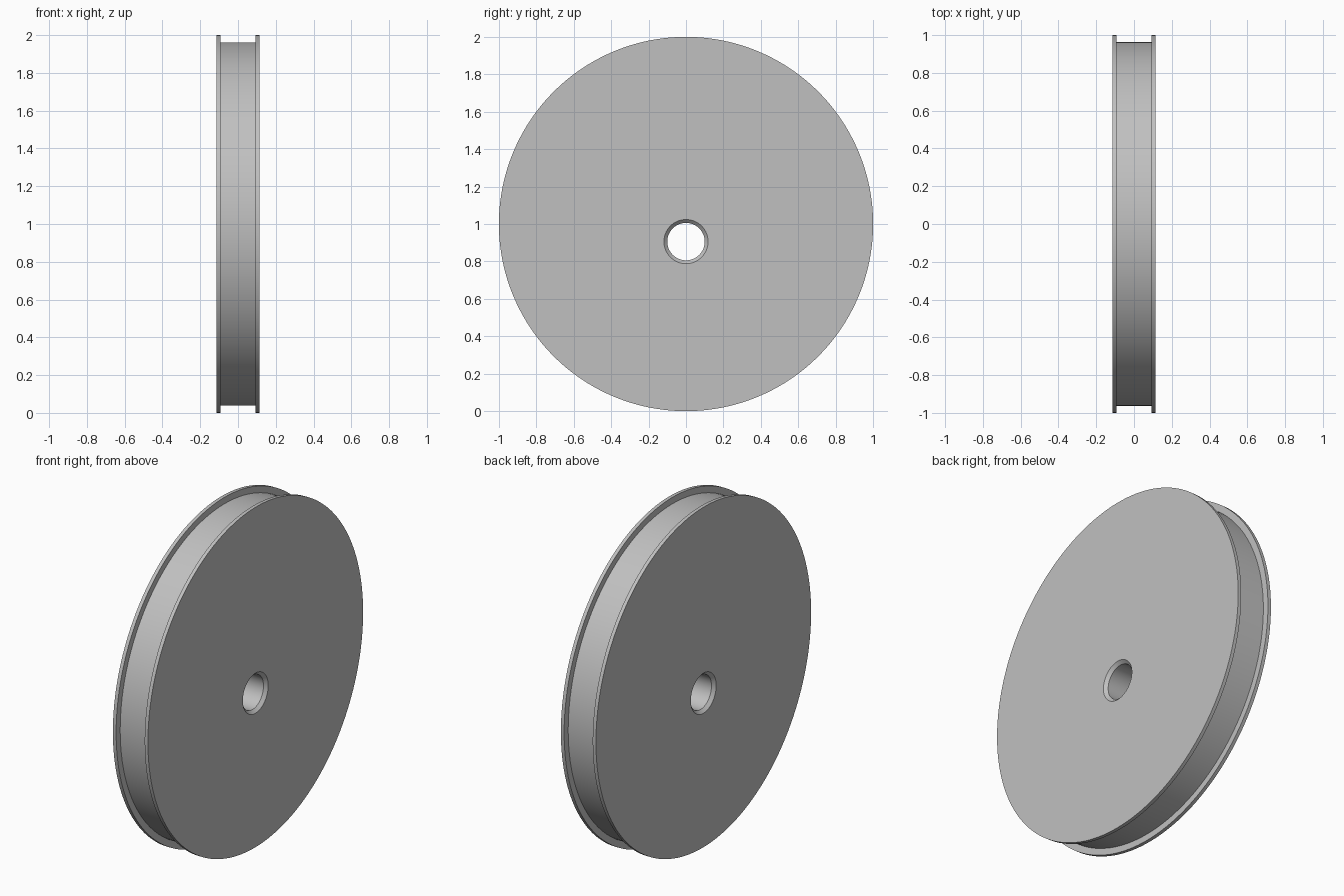
import bpy
import bmesh
from math import cos, sin, pi, radians

cube = bpy.data.objects.get("Cube")
if cube:
    bpy.data.objects.remove(cube, do_unlink=True)

SEGMENTS = 160
HALF_WIDTH = 0.114      # half the thickness of the wheel
GROOVE_HALF = 0.093     # half the width of the rim groove
RIM_R, GROOVE_R = 1.0, 0.962
BORE_R, CHAMFER = 0.1, 0.018
RIM_Z, BORE_Z = 1.0, 0.906   # the bore sits below the wheel centre

grey = bpy.data.materials.new("grey metal")
grey.use_nodes = True
colour = (0.53, 0.53, 0.53, 1)
grey.diffuse_color = colour
grey.node_tree.nodes["Principled BSDF"].inputs["Base Color"].default_value = colour


def ring(bm, x, radius, z):
    """Circle of vertices around the x axis at height z."""
    angles = [2 * pi * i / SEGMENTS for i in range(SEGMENTS)]
    return [bm.verts.new((x, radius * cos(a), z + radius * sin(a))) for a in angles]


# Cross-section from the left flange over the groove, then back through the bore
half = [
    (HALF_WIDTH, BORE_R + CHAMFER, BORE_Z),
    (HALF_WIDTH, RIM_R, RIM_Z),
    (GROOVE_HALF, RIM_R, RIM_Z),
    (GROOVE_HALF, GROOVE_R, RIM_Z),
]
bore = (HALF_WIDTH - CHAMFER, BORE_R, BORE_Z)
left = [bore] + half
section = left + [(-x, r, z) for x, r, z in reversed(left)]

# Grooved wheel with an off-centre chamfered bore
bm = bmesh.new()
rings = [ring(bm, *entry) for entry in section]
for k, a in enumerate(rings):
    b = rings[(k + 1) % len(rings)]
    for i in range(SEGMENTS):
        j = (i + 1) % SEGMENTS
        bm.faces.new((a[i], a[j], b[j], b[i]))
bmesh.ops.recalc_face_normals(bm, faces=bm.faces)
mesh = bpy.data.meshes.new("grooved_wheel")
bm.to_mesh(mesh)
bm.free()
mesh.materials.append(grey)

wheel = bpy.data.objects.new("grooved_wheel", mesh)
bpy.context.collection.objects.link(wheel)
bpy.ops.object.select_all(action="DESELECT")
wheel.select_set(True)
bpy.context.view_layer.objects.active = wheel
bpy.ops.object.shade_smooth_by_angle(angle=radians(30))
